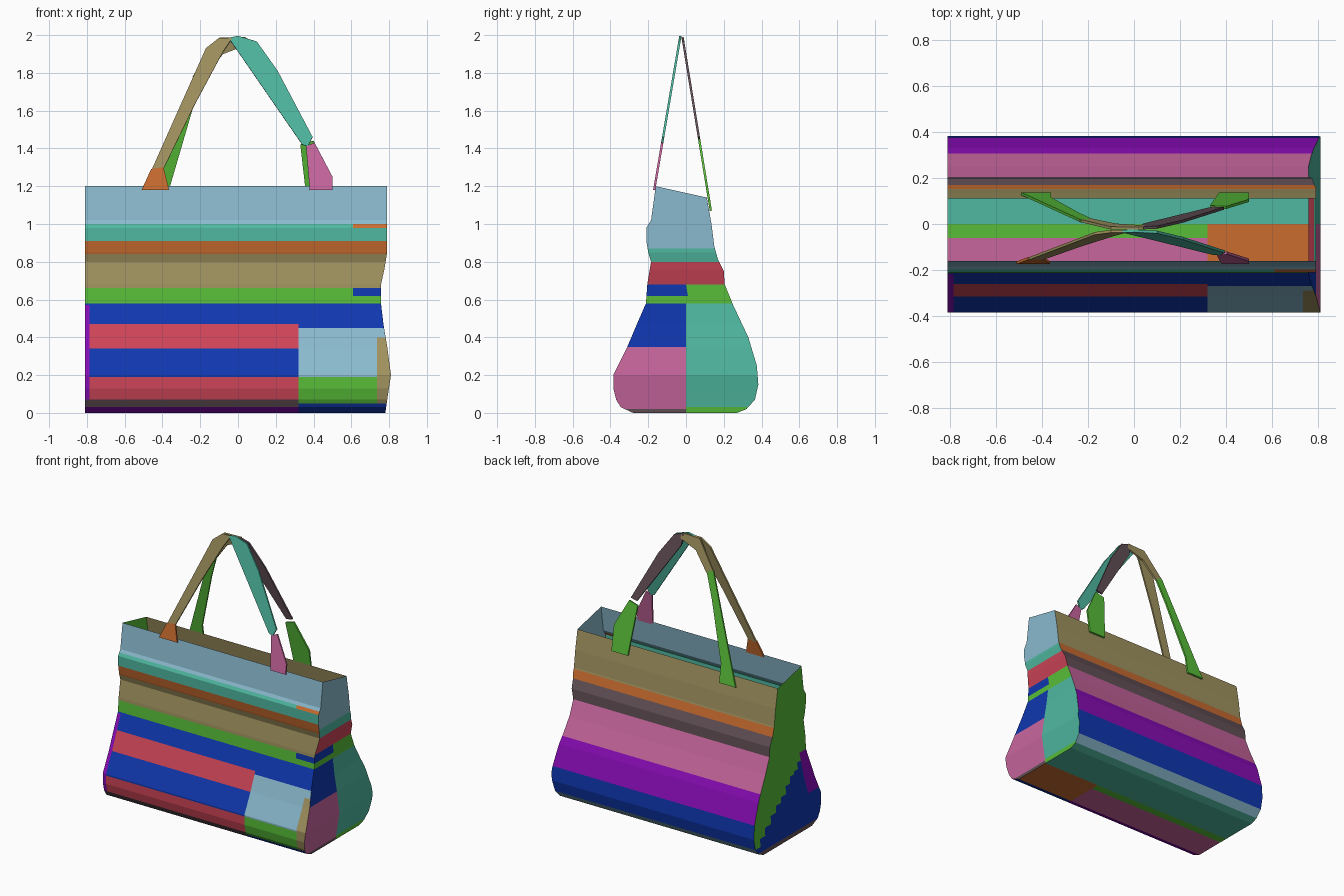
import bpy

if "Cube" in bpy.data.objects:
    bpy.data.objects.remove(bpy.data.objects["Cube"], do_unlink=True)


def linear(c):
    c /= 255
    return c / 12.92 if c < 0.04 else ((c + 0.055) / 1.055) ** 2.4


COLOURS = {
    "tan": (160, 146, 95), "teal": (79, 184, 160), "green": (88, 190, 56),
    "orange": (201, 108, 47), "pink": (200, 102, 158), "light_blue": (138, 186, 206),
    "red": (206, 69, 88), "blue": (15, 55, 175), "purple": (138, 12, 184),
    "dark_mauve": (98, 79, 85),
}
NAMES = list(COLOURS)
MATS = []
for n, rgb in COLOURS.items():
    m = bpy.data.materials.new(n)
    m.use_nodes = True
    col = [linear(c) for c in rgb] + [1]
    m.diffuse_color = col
    bsdf = m.node_tree.nodes["Principled BSDF"]
    bsdf.inputs["Base Color"].default_value = col
    bsdf.inputs["Roughness"].default_value = 0.8
    MATS.append(m)


def make(name, verts, faces, colours):
    me = bpy.data.meshes.new(name)
    me.from_pydata(verts, [], faces)
    used = sorted(set(colours))
    for n in used:
        me.materials.append(MATS[NAMES.index(n)])
    for p, c in zip(me.polygons, colours):
        p.material_index = used.index(c)
    ob = bpy.data.objects.new(name, me)
    bpy.context.collection.objects.link(ob)
    return ob


def sheet(name, us, vs, point, colour, flip=False):
    """Grid over us x vs; colour is picked from the centre of each cell."""
    verts = [point(u, v) for v in vs for u in us]
    faces, cols, w = [], [], len(us)
    for j in range(len(vs) - 1):
        for i in range(w - 1):
            a = j * w + i
            f = (a, a + 1, a + 1 + w, a + w)
            faces.append(f[::-1] if flip else f)
            cols.append(colour((us[i] + us[i + 1]) / 2, (vs[j] + vs[j + 1]) / 2))
    return make(name, verts, faces, cols)


def lerp(table, z):
    for (z0, a), (z1, b) in zip(table, table[1:]):
        if z <= z1:
            return a + (b - a) * (z - z0) / (z1 - z0)
    return table[-1][1]


def band(bands, z):
    return next(c for low, c in bands if z > low)


# Cross-section of the bag: height against depth, and the pinched right end
FRONT = [(0, -.28), (.03, -.345), (.07, -.37), (.13, -.385), (.2, -.385), (.34, -.315),
         (.47, -.26), (.58, -.212), (.68, -.205), (.8, -.185), (.85, -.2), (.91, -.21),
         (.98, -.21), (1.02, -.185), (1.2, -.16)]
BACK = [(0, .27), (.02, .32), (.07, .365), (.15, .383), (.25, .375), (.4, .33), (.57, .25),
        (.68, .205), (.75, .2), (.81, .17), (.88, .15), (1.0, .135), (1.2, .11)]
RIGHT = [(0, .78), (.07, .79), (.2, .81), (.35, .79), (.47, .77), (.58, .757), (.68, .757),
         (.76, .775), (.85, .79), (1.2, .79)]
LEFT_X = -.81
LEVELS = sorted({z for z, _ in FRONT + BACK + RIGHT}
                | {.01, .05, .19, .3, .45, .52, .62, .66, .84, .87, 1.0})


def back_z(z):
    return z if z < 1 else 1 + (z - 1) * .7


def wall_x(u, z):
    return lerp(RIGHT, z) if u > .78 else u


# Front wall
FRONT_BANDS = [(1.0, "light_blue"), (.91, "teal"), (.84, "orange"), (.66, "tan"),
               (.58, "green"), (.47, "blue"), (.34, "red"), (.19, "blue"), (.07, "red"),
               (.03, "dark_mauve"), (-1, "purple")]
PATCH_BANDS = [(.45, "blue"), (.19, "light_blue"), (.05, "green"), (-1, "blue")]


def front_colour(x, z):
    if x < -.785 and .07 < z < .55:
        return "purple"
    if x > .61 and .62 < z < .66:
        return "blue"
    if x > .61 and .98 < z < 1.0:
        return "orange"
    if x > .735 and .05 < z < .4:
        return "tan"
    if x > .32 and z < .47:
        return band(PATCH_BANDS, z)
    return band(FRONT_BANDS, z)


sheet("front_wall", [LEFT_X, -.785, .32, .61, .735, .79], LEVELS,
      lambda u, z: (wall_x(u, z), lerp(FRONT, z), z), front_colour)

# Back wall
BACK_BANDS = [(.87, "tan"), (.81, "orange"), (.68, "dark_mauve"), (.45, "pink"),
              (.25, "purple"), (.07, "blue"), (.02, "light_blue"), (-1, "teal")]
sheet("back_wall", [LEFT_X, .79], LEVELS,
      lambda u, z: (wall_x(u, z), lerp(BACK, z), back_z(z)),
      lambda x, z: band(BACK_BANDS, z), flip=True)


# End walls run from the front edge (t = 0) to the back edge (t = 1)
def end_point(x, t, z):
    f, b = lerp(FRONT, z), lerp(BACK, z)
    return (x, f + (b - f) * t, z + (back_z(z) - z) * t)


def right_colour(t, z):
    if z > .58:
        if z < .68 and t < .5 and z > .62:
            return "blue"
        return band([(.87, "light_blue"), (.8, "teal"), (.68, "red"), (0, "green")], z)
    if t > .5:
        return "teal" if z > .03 else "green"
    return band([(.35, "blue"), (.02, "pink"), (-1, "dark_mauve")], z)


def right_point(t, z):
    # the middle seam stays at y = 0 on the lower half
    p = end_point(lerp(RIGHT, z), t, z)
    if t == .5 and z < .6:
        p = (p[0], 0, z)
    return p


sheet("right_end", [0, .5, 1], LEVELS, right_point, right_colour)


def left_colour(t, z):
    if z < .03:
        return "dark_mauve"
    if z > .58 or t > .15 + (.58 - z) * 1.6:
        return "green"
    return "purple" if z > .25 and t < .17 else "blue"


sheet("left_end", [i / 12 for i in range(13)], LEVELS,
      lambda t, z: end_point(LEFT_X, t, z), left_colour, flip=True)


# Floor
def floor_colour(x, y):
    if y > 0:
        return "teal"
    if x > .32:
        return "orange"
    return "green" if y > -.06 else "pink"


sheet("floor", [LEFT_X, .32, .78], [-.28, -.06, 0, .27],
      lambda x, y: (x, y, 0), floor_colour, flip=True)


# Handles: flat strap pieces leaning towards each other at the top
def front_y(z):
    return -.165 + (z - 1.2) * .17


def back_y(z):
    return .12 - (z - 1.14) * .163


def strap(name, colour, depth, outline):
    ob = make(name, [(x, depth(z), z) for x, z in outline],
              [tuple(range(len(outline)))], [colour])
    mod = ob.modifiers.new("thickness", "SOLIDIFY")
    mod.thickness = .012
    mod.offset = 0


strap("front_handle_right_tab", "pink", front_y,
      [(.38, 1.18), (.5, 1.18), (.5, 1.25), (.405, 1.43), (.36, 1.41)])
strap("front_handle_left_tab", "orange", front_y,
      [(-.51, 1.18), (-.365, 1.18), (-.395, 1.3), (-.46, 1.29)])
strap("front_handle_left", "tan", front_y,
      [(-.46, 1.28), (-.395, 1.29), (-.23, 1.63), (-.08, 1.91), (-.03, 1.985),
       (-.1, 1.985), (-.17, 1.93)])
strap("front_handle_right", "teal", front_y,
      [(-.05, 1.985), (.34, 1.42), (.37, 1.41), (.395, 1.46), (.21, 1.81),
       (.1, 1.965), (0, 1.995)])
strap("back_handle_left_tab", "green", back_y,
      [(-.49, 1.07), (-.36, 1.07), (-.36, 1.2), (-.24, 1.61), (-.18, 1.78), (-.23, 1.8)])
strap("back_handle_left", "tan", back_y,
      [(-.18, 1.77), (-.08, 1.9), (.05, 1.95), (.04, 1.99), (-.1, 1.985), (-.24, 1.78)])
strap("back_handle_right", "dark_mauve", back_y,
      [(.04, 1.9), (.34, 1.45), (.39, 1.46), (.21, 1.81), (.1, 1.965), (.02, 1.99)])
strap("back_handle_right_tab", "green", back_y,
      [(.37, 1.07), (.5, 1.07), (.5, 1.25), (.4, 1.44), (.33, 1.42)])
